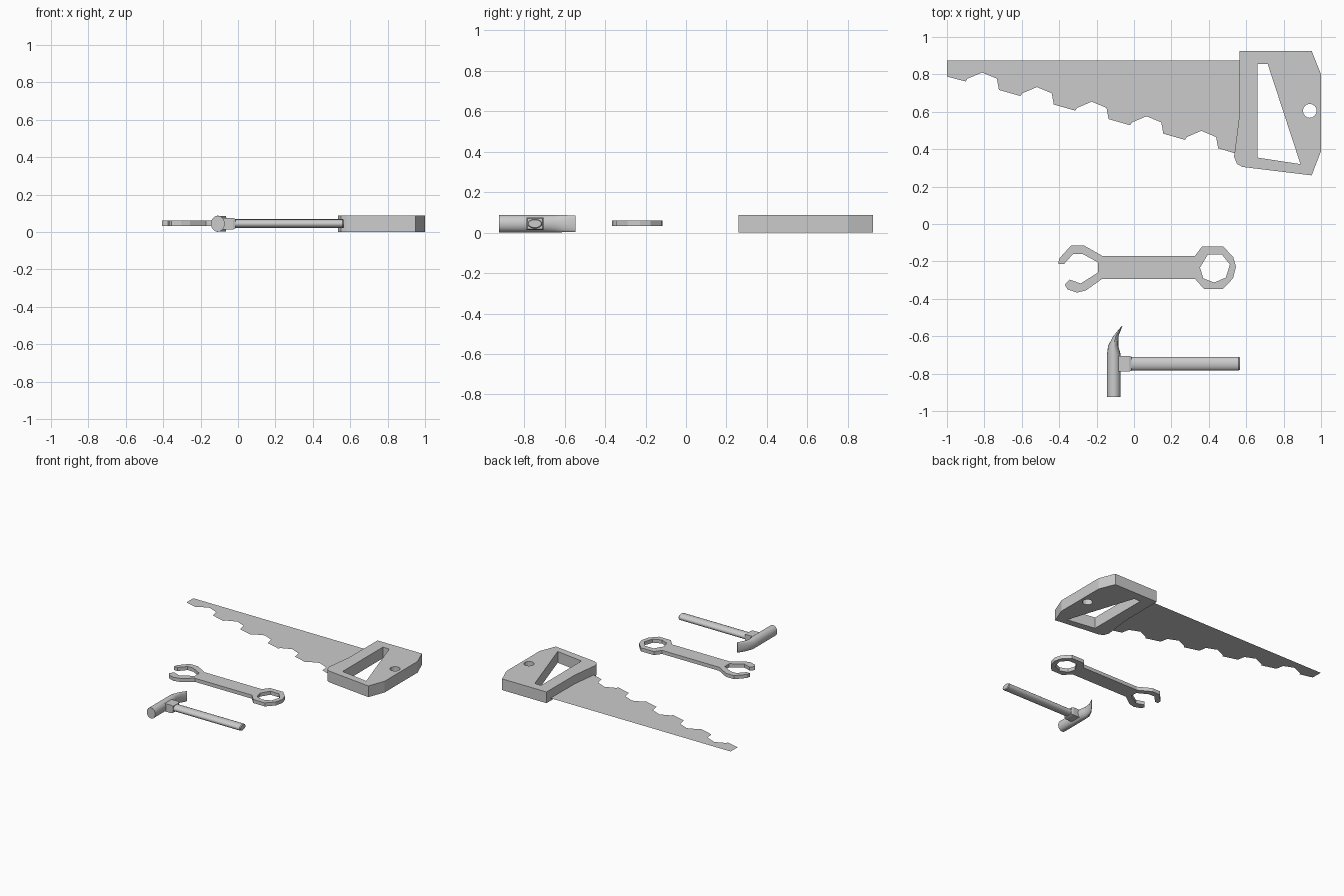
import bpy, bmesh
from math import sin, cos, pi

if "Cube" in bpy.data.objects:
    bpy.data.objects.remove(bpy.data.objects["Cube"])

MID = 0.044  # height of the common middle plane


def plate(name, loops, z, half):
    """Extruded flat plate; first loop is the outline, the others are holes."""
    cu = bpy.data.curves.new(name, 'CURVE')
    cu.dimensions = '2D'
    cu.fill_mode = 'BOTH'
    cu.extrude = half
    for pts in loops:
        sp = cu.splines.new('POLY')
        sp.points.add(len(pts) - 1)
        for p, (x, y) in zip(sp.points, pts):
            p.co = (x, y, 0, 1)
        sp.use_cyclic_u = True
    ob = bpy.data.objects.new(name, cu)
    bpy.context.collection.objects.link(ob)
    ob.location.z = z
    bpy.ops.object.select_all(action='DESELECT')
    ob.select_set(True)
    bpy.context.view_layer.objects.active = ob
    bpy.ops.object.convert(target='MESH')
    ob = bpy.context.view_layer.objects.active
    bm = bmesh.new()
    bm.from_mesh(ob.data)
    bmesh.ops.remove_doubles(bm, verts=bm.verts, dist=1e-5)
    bmesh.ops.recalc_face_normals(bm, faces=bm.faces)
    for f in bm.faces:
        f.smooth = False
    bm.to_mesh(ob.data)
    bm.free()
    return ob


def loft(name, sections, n, point, phase=0.0, smooth=True):
    """Capped skin over elliptical rings placed by point(section, cos, sin)."""
    bm = bmesh.new()
    rings = []
    for s in sections:
        angles = [2 * pi * (i + phase) / n for i in range(n)]
        rings.append([bm.verts.new(point(s, cos(a), sin(a))) for a in angles])
    for a, b in zip(rings, rings[1:]):
        for i in range(n):
            j = (i + 1) % n
            bm.faces.new((a[i], a[j], b[j], b[i]))
    bm.faces.new(rings[0])
    bm.faces.new(rings[-1])
    bmesh.ops.recalc_face_normals(bm, faces=bm.faces)
    me = bpy.data.meshes.new(name)
    bm.to_mesh(me)
    bm.free()
    ob = bpy.data.objects.new(name, me)
    bpy.context.collection.objects.link(ob)
    if smooth:
        bpy.ops.object.select_all(action='DESELECT')
        ob.select_set(True)
        bpy.context.view_layer.objects.active = ob
        bpy.ops.object.shade_smooth_by_angle(angle=0.6)
    return ob


# Saw handle: outline, grip opening, round hanging hole
grip = [(.565, .925), (.95, .925), (1, .8), (1, .39), (.95, .26),
        (.58, .305), (.55, .322), (.535, .36), (.562, .57)]
opening = [(.66, .855), (.715, .855), (.89, .32), (.66, .355)]
hole = [(.94 + .037 * cos(2 * pi * i / 16), .605 + .037 * sin(2 * pi * i / 16))
        for i in range(16)]
plate("saw_handle", [grip, opening, hole], MID, MID)

# Saw blade: a single thin sheet with a repeated tooth
tooth = [(-.90, .762), (-.89, .777), (-.812, .81), (-.733, .777), (-.722, .717)]
edge = [(-1, .875), (-1, .788)]
for k in range(5):
    edge += [(x + .293 * k, y - .078 * k) for x, y in tooth]
edge += [(.54, .378), (.562, .57), (.565, .875)]
bm = bmesh.new()
bm.faces.new([bm.verts.new((x, y, .02)) for x, y in edge])
mesh = bpy.data.meshes.new("saw_blade")
bm.to_mesh(mesh)
bm.free()
bpy.context.collection.objects.link(bpy.data.objects.new("saw_blade", mesh))

# Wrench: open jaw on the left, ring on the right
body = [(-.4, -.185), (-.405, -.215), (-.375, -.215), (-.325, -.16), (-.275, -.16),
        (-.193, -.205), (-.193, -.26), (-.285, -.318), (-.345, -.297), (-.37, -.325),
        (-.355, -.35), (-.305, -.367), (-.257, -.355), (-.17, -.293), (.326, -.293),
        (.374, -.347), (.476, -.347), (.53, -.29), (.545, -.228), (.53, -.175),
        (.476, -.12), (.364, -.12), (.326, -.17), (-.17, -.17), (-.267, -.115),
        (-.337, -.115)]
ring = [(.395, -.163), (.47, -.163), (.513, -.217), (.49, -.287),
        (.428, -.313), (.37, -.29), (.353, -.233)]
plate("wrench", [body, ring], MID + .002, .014)


# Hammer handle and neck run along x: (x, y radius, z radius)
def along_x(s, c, d):
    return (s[0], -.747 + s[1] * c, MID + s[2] * d)


loft("hammer_handle", [(-.03, .037, .024), (.56, .037, .024), (.566, .032, .019)],
     16, along_x)
loft("hammer_neck", [(-.1, .06, .044), (-.028, .06, .044), (-.014, .053, .036)],
     4, along_x, phase=.5, smooth=False)

# Hammer head and claw run along y: (y, x centre, x radius, z radius)
loft("hammer_head",
     [(-.925, -.108, .037, .043), (-.70, -.108, .037, .043), (-.65, -.111, .027, .043),
      (-.60, -.097, .014, .042), (-.545, -.064, .002, .041)],
     16, lambda s, c, d: (s[1] + s[2] * c, s[0], MID + s[3] * d))
